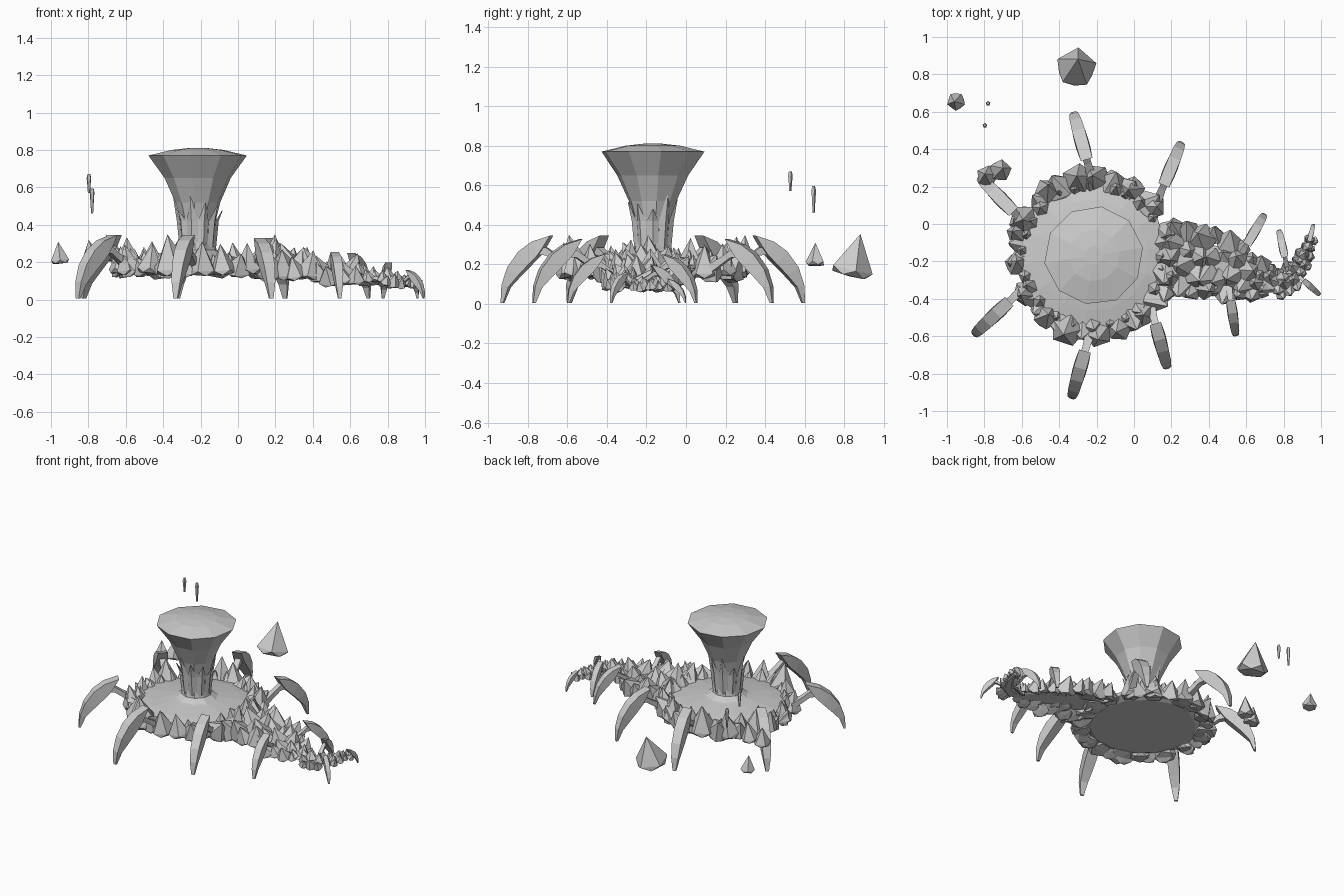
import bpy, bmesh, math, random
from mathutils import Vector, Matrix

if "Cube" in bpy.data.objects:
    bpy.data.objects.remove(bpy.data.objects["Cube"])

random.seed(7)
CX, CY = -0.22, -0.17


def finish(bm, name):
    bmesh.ops.recalc_face_normals(bm, faces=bm.faces)
    me = bpy.data.meshes.new(name)
    bm.to_mesh(me)
    bm.free()
    ob = bpy.data.objects.new(name, me)
    bpy.context.collection.objects.link(ob)
    return ob


def skin(bm, rings):
    """Bridge a list of equal-length point rings and cap both ends."""
    vs = [[bm.verts.new(p) for p in r] for r in rings]
    n = len(vs[0])
    for a, b in zip(vs, vs[1:]):
        for i in range(n):
            j = (i + 1) % n
            bm.faces.new((a[i], a[j], b[j], b[i]))
    bm.faces.new(vs[0])
    bm.faces.new(vs[-1])


def lathe(bm, profile, n, cx, cy, jitter=0.0):
    skin(bm, [[(cx + r * math.cos(t) * (1 + random.uniform(-jitter, jitter)),
                cy + r * math.sin(t) * (1 + random.uniform(-jitter, jitter)), z)
               for t in (2 * math.pi * (i + .25) / n for i in range(n))] for r, z in profile])


def rock(bm, pos, size, height, lean=(0, 0)):
    """Spiky rock: an icosahedron with its tip pulled up and its bottom flattened."""
    axis = Vector((lean[0], lean[1], 1)).normalized()
    m = (Matrix.Translation(pos) @ Vector((0, 0, 1)).rotation_difference(axis).to_matrix().to_4x4()
         @ Matrix.Rotation(random.uniform(0, 6.28), 4, 'Z'))
    for v in bmesh.ops.create_icosphere(bm, subdivisions=1, radius=1)['verts']:
        x, y, z = v.co
        if z > 0.9:
            r, h = 1, 1
        elif z > 0:
            r, h = 1.12, 0.15
        elif z > -0.9:
            r, h = 0.95, 0.0
        else:
            r, h = 1, -0.03
        v.co = m @ Vector((x * r * size, y * r * size, h * height))


# Island disc with a gently domed top
bm = bmesh.new()
lathe(bm, [(0.35, 0.15), (0.40, 0.17), (0.40, 0.195), (0.30, 0.215), (0.16, 0.235), (0.08, 0.25)],
      14, CX, CY, 0.02)
finish(bm, "island_disc")

# Trunk flaring into a flat crown
TX, TY = -0.215, -0.168
bm = bmesh.new()
lathe(bm, [(0.17, 0.22), (0.10, 0.265), (0.088, 0.34), (0.10, 0.44), (0.122, 0.52),
           (0.18, 0.65), (0.265, 0.77), (0.14, 0.80), (0.05, 0.81)], 10, TX, TY, 0.015)
finish(bm, "trunk")

# Jagged bark shards hugging the trunk
bm = bmesh.new()
for i in range(10):
    t = 2 * math.pi * i / 10
    top = 0.52 + random.uniform(-0.05, 0.05)

    def at(r, dt, z):
        return (TX + r * math.cos(t + dt), TY + r * math.sin(t + dt), z)
    skin(bm, [[at(0.088, -.32, 0.28), at(0.098, 0, 0.28), at(0.088, .32, 0.28)],
              [at(0.10, -.3, 0.42), at(0.112, 0, 0.42), at(0.10, .3, 0.42)],
              [at(0.13, -.02, top), at(0.133, 0, top), at(0.13, .02, top)]])
finish(bm, "bark_shards")

# Ring of rocks around the island: big upright, small inner, and leaning outer ones
bm = bmesh.new()
for count, rad, z, size, height, lean in (
        (17, 0.41, 0.14, 0.080, 0.18, 0.12),
        (24, 0.375, 0.175, 0.042, 0.09, 0.1),
        (19, 0.395, 0.15, 0.074, 0.115, 0.75)):
    for i in range(count):
        t = 2 * math.pi * (i + random.uniform(-.3, .3)) / count
        c, s = math.cos(t), math.sin(t)
        k = random.uniform(0.78, 1.2)
        rock(bm, (CX + rad * c, CY + rad * s, z), size * k, height * k,
             (lean * c + random.uniform(-.18, .18), lean * s + random.uniform(-.18, .18)))
finish(bm, "rim_rocks")

# Tapering tail: path points are x, y, half width, bottom, core top
TAIL = [(0.12, -0.17, 0.17, 0.13, 0.20), (0.30, -0.20, 0.155, 0.11, 0.20),
        (0.46, -0.23, 0.125, 0.095, 0.18), (0.62, -0.285, 0.095, 0.08, 0.16),
        (0.75, -0.33, 0.055, 0.075, 0.13), (0.85, -0.275, 0.045, 0.06, 0.11),
        (0.91, -0.18, 0.03, 0.06, 0.10), (0.95, -0.08, 0.015, 0.06, 0.09)]


def tail_at(f):
    i = min(int(f), len(TAIL) - 2)
    a, b = TAIL[i], TAIL[i + 1]
    p = [u + (v - u) * (f - i) for u, v in zip(a, b)]
    d = Vector((b[0] - a[0], b[1] - a[1])).normalized()
    return p, Vector((-d.y, d.x))


bm = bmesh.new()
rings = []
for i in range(len(TAIL)):
    (x, y, w, lo, hi), n = tail_at(i)
    mid = (lo + hi) / 2
    rings.append([(x + n.x * w * k, y + n.y * w * k, z)
                  for k, z in ((-.5, mid - .01), (-.8, mid), (-.5, hi - .01),
                               (.5, hi - .01), (.8, mid), (.5, mid - .01))])
skin(bm, rings)
finish(bm, "tail_core")

bm = bmesh.new()
for i in range(17):
    f = 0.4 + 6.55 * i / 16
    (x, y, w, lo, hi), n = tail_at(f)
    size = 0.016 + w * 0.40
    for k in (-.95, -.33, .33, .95):
        k += random.uniform(-.2, .2)
        s = size * random.uniform(0.75, 1.2)
        rise = (hi - lo) * max(0, 1 - abs(k)) * .6 + .012
        rock(bm, (x + n.x * w * k, y + n.y * w * k, lo + rise), s, s * random.uniform(1.5, 1.9),
             (n.x * k * .6 + random.uniform(-.25, .25), n.y * k * .6 + random.uniform(-.25, .25)))
finish(bm, "tail_rocks")

# Claw legs: tip x, tip y, base x, base y, scale
LEGS = [(-0.325, 0.60, -0.235, 0.28, 1), (0.255, 0.44, 0.14, 0.16, .95),
        (-0.83, 0.255, -0.60, 0.02, 1), (-0.86, -0.595, -0.62, -0.37, 1),
        (-0.335, -0.935, -0.245, -0.62, 1), (0.18, -0.775, 0.10, -0.48, .95),
        (0.545, -0.60, 0.51, -0.36, .73), (0.70, 0.055, 0.58, -0.15, .72),
        (0.775, -0.03, 0.82, -0.24, .57), (0.995, -0.38, 0.87, -0.27, .45),
        (0.96, 0.0, 0.93, -0.12, .36)]
# Blade stations: outer s, outer z, inner s, inner z, half width
BLADE = [(0.0, 0.0, 0.014, 0.0, 0.012), (0.008, 0.09, 0.045, 0.08, 0.026),
         (0.04, 0.18, 0.10, 0.14, 0.034), (0.10, 0.26, 0.155, 0.195, 0.038),
         (0.17, 0.31, 0.20, 0.24, 0.038), (0.265, 0.34, 0.225, 0.275, 0.036)]
ARM = [(0.17, 0.265, 0.018), (0.24, 0.26, 0.02), (0.29, 0.225, 0.02), (0.36, 0.18, 0.026)]
for num, (tx, ty, bx, by, k) in enumerate(LEGS, 1):
    d = Vector((bx - tx, by - ty)).normalized()

    def pt(s, z, w):
        return (tx + k * (d.x * s - d.y * w), ty + k * (d.y * s + d.x * w), 0.005 + k * z)
    bm = bmesh.new()
    skin(bm, [[pt(so, zo, -w * .9), pt(so, zo, w * .9), pt(si, zi, w), pt(si, zi, -w)]
              for so, zo, si, zi, w in BLADE])
    skin(bm, [[pt(s, z + w, -w), pt(s, z + w, w), pt(s, z - w, w), pt(s, z - w, -w)]
              for s, z, w in ARM])
    finish(bm, f"claw_leg_{num}")

# Loose floating rocks
for num, (x, y, z, size, h, lean) in enumerate((
        (-0.31, 0.83, 0.145, 0.11, 0.215, (0.05, 0.25)),
        (-0.95, 0.655, 0.195, 0.05, 0.115, (-.1, 0)),
        (-0.785, 0.255, 0.19, 0.058, 0.13, (-.1, .1)),
        (-0.715, 0.285, 0.21, 0.06, 0.14, (.1, .1))), 1):
    bm = bmesh.new()
    rock(bm, (x, y, z), size, h, lean)
    finish(bm, f"floating_rock_{num}")

# Two thin floating splinters
for num, (x, y, lo, hi) in enumerate(((-0.78, 0.645, 0.46, 0.595), (-0.797, 0.527, 0.57, 0.67)), 1):
    bm = bmesh.new()
    lathe(bm, [(0.006, lo), (0.009, lo + .4 * (hi - lo)), (0.013, hi - .02), (0.008, hi)], 5, x, y)
    finish(bm, f"floating_splinter_{num}")
